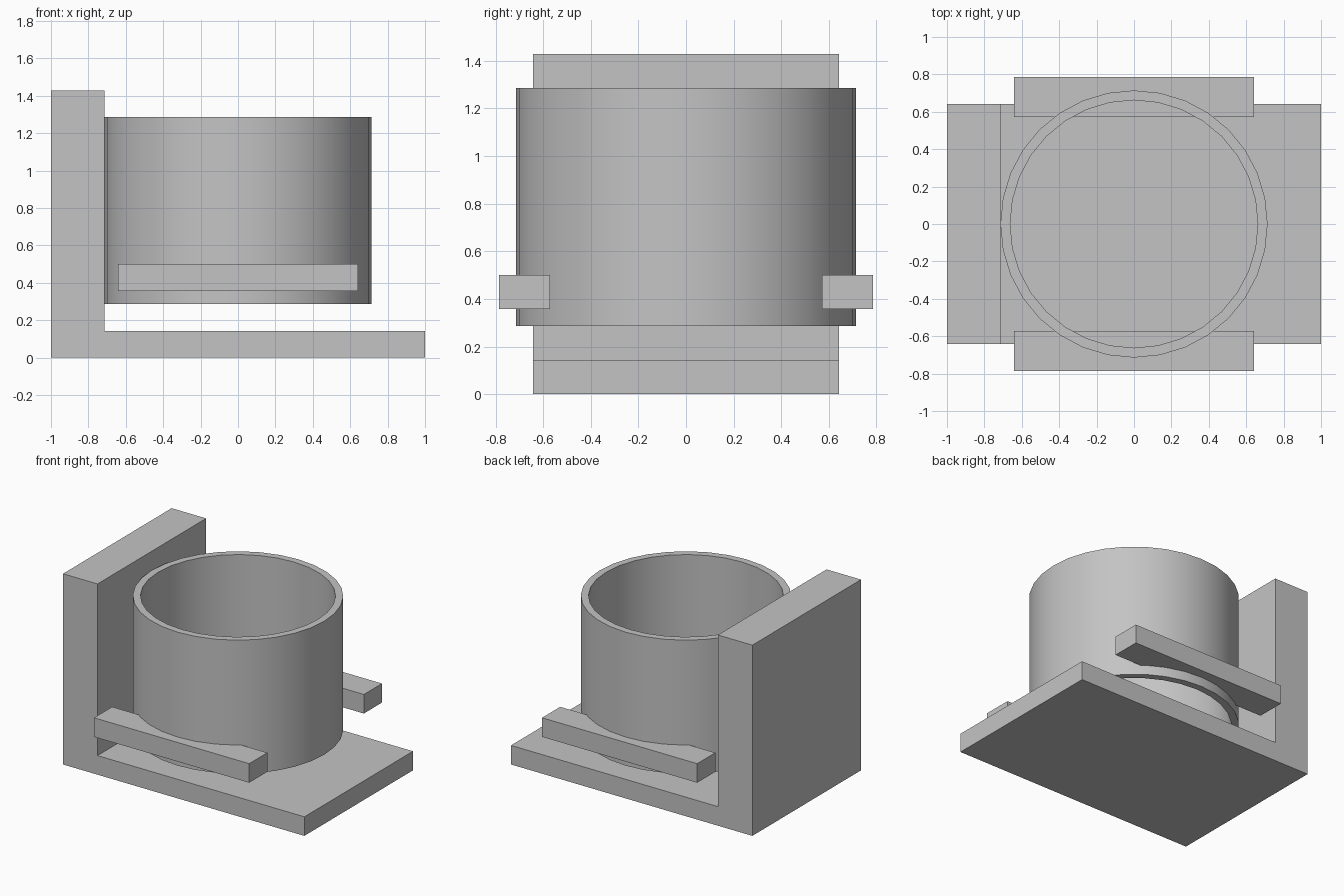
import bpy
import bmesh
import math

default_cube = bpy.data.objects.get("Cube")
if default_cube:
    bpy.data.objects.remove(default_cube, do_unlink=True)

# Single grey material
GREY = (0.55, 0.55, 0.55, 1.0)
grey = bpy.data.materials.new("plain grey")
grey.use_nodes = True
grey.diffuse_color = GREY
grey.node_tree.nodes["Principled BSDF"].inputs["Base Color"].default_value = GREY

U = 1 / 14  # design module


def finish(name, bm):
    bmesh.ops.recalc_face_normals(bm, faces=bm.faces)
    mesh = bpy.data.meshes.new(name)
    bm.to_mesh(mesh)
    bm.free()
    mesh.materials.append(grey)
    obj = bpy.data.objects.new(name, mesh)
    bpy.context.collection.objects.link(obj)
    return obj


def prism(name, profile, y0, y1):
    """Extrude an x-z profile from y0 to y1."""
    bm = bmesh.new()
    face = bm.faces.new([bm.verts.new((x, y0, z)) for x, z in profile])
    new = bmesh.ops.extrude_face_region(bm, geom=[face])["geom"]
    verts = [g for g in new if isinstance(g, bmesh.types.BMVert)]
    bmesh.ops.translate(bm, verts=verts, vec=(0, y1 - y0, 0))
    return finish(name, bm)


def tube(name, outer, inner, z0, z1, sides):
    """Open ring: a rectangular section swept around the z axis."""
    bm = bmesh.new()
    section = [(outer, z0), (outer, z1), (inner, z1), (inner, z0)]
    rings = []
    for i in range(sides):
        a = math.tau * i / sides
        rings.append([bm.verts.new((r * math.cos(a), r * math.sin(a), z))
                      for r, z in section])
    for i, ring in enumerate(rings):
        after = rings[(i + 1) % sides]
        for j in range(4):
            k = (j + 1) % 4
            bm.faces.new((ring[j], after[j], after[k], ring[k]))
    return finish(name, bm)


# L-shaped bracket: base plate and upright wall in one piece
prism("bracket",
      [(-1, 0), (1, 0), (1, 2 * U), (-10 * U, 2 * U), (-10 * U, 20 * U), (-1, 20 * U)],
      -9 * U, 9 * U)

# Open cup ring floating above the base
ring = tube("holder_ring", 10 * U, 0.662, 4 * U, 18 * U, 32)
bpy.context.view_layer.objects.active = ring
ring.select_set(True)
bpy.ops.object.shade_smooth_by_angle(angle=math.radians(30))

# Side bars through the ring wall, front and back
bar = [(-9 * U, 5 * U), (9 * U, 5 * U), (9 * U, 7 * U), (-9 * U, 7 * U)]
for name, side in (("front_bar", -1), ("back_bar", 1)):
    prism(name, bar, side * 8 * U, side * 11 * U)
